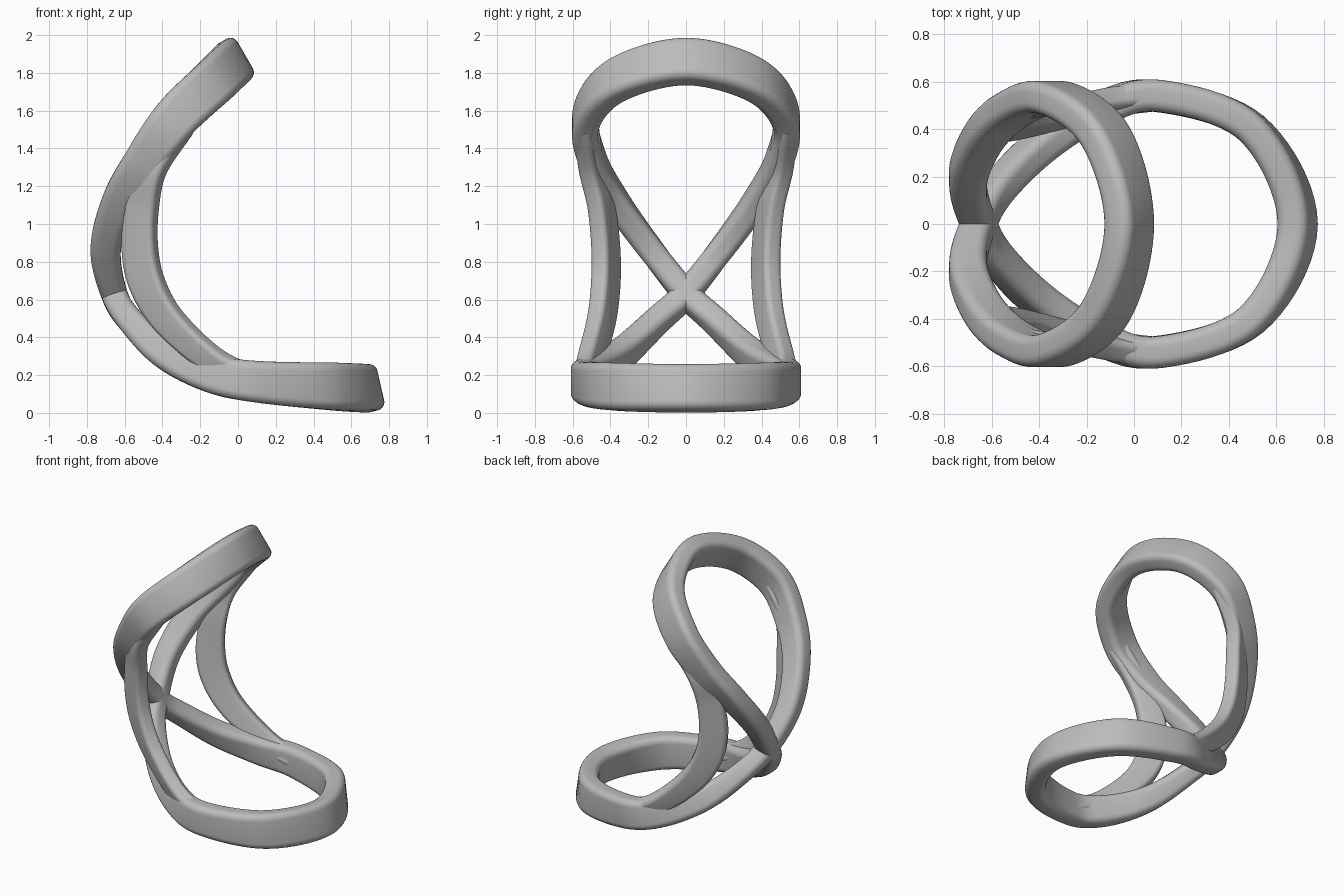
import bpy
import math
from mathutils import Vector

if "Cube" in bpy.data.objects:
    bpy.data.objects.remove(bpy.data.objects["Cube"], do_unlink=True)

grey = bpy.data.materials.new("plain grey")
grey.use_nodes = True
grey_colour = (0.5, 0.5, 0.5, 1)
grey.diffuse_color = grey_colour
grey.node_tree.nodes["Principled BSDF"].inputs["Base Color"].default_value = grey_colour


def spline(points, closed, steps):
    """Catmull-Rom interpolation of tuples of any length."""
    rows = [Vector(p) for p in points]
    count = len(rows)

    def row(i):
        if closed:
            return rows[i % count]
        if i < 0:
            return rows[0] * 2 - rows[1]
        if i >= count:
            return rows[-1] * 2 - rows[-2]
        return rows[i]

    result = []
    for i in range(count if closed else count - 1):
        a, b, c, d = (row(i + k) for k in (-1, 0, 1, 2))
        for s in range(steps):
            t = s / steps
            result.append((b * 2 + (c - a) * t + (a * 2 - b * 5 + c * 4 - d) * t * t
                           + (b * 3 - a - c * 3 + d) * t ** 3) / 2)
    if not closed:
        result.append(rows[-1])
    return result


def rounded_section(width, thickness, radius, arc=6):
    """Outline of a rounded rectangle."""
    outline = []
    corners = [(1, 1), (-1, 1), (-1, -1), (1, -1)]
    for quarter, (sx, sy) in enumerate(corners):
        for k in range(arc + 1):
            angle = (quarter + k / arc) * math.pi / 2
            outline.append((sx * (width / 2 - radius) + radius * math.cos(angle),
                            sy * (thickness / 2 - radius) + radius * math.sin(angle)))
    return outline


def sweep_band(name, points, thickness, radius, tilt=0, closed=False, steps=10):
    """Sweep a rounded band; each point is x, y, z, facing angle, width."""
    path = spline(points, closed, steps)
    count = len(path)
    verts, faces = [], []
    for i, (x, y, z, angle, width) in enumerate(path):
        before = path[i - 1] if closed or i else path[0]
        after = path[(i + 1) % count] if closed else path[min(i + 1, count - 1)]
        tangent = Vector((after - before)[:3]).normalized()
        angle = math.radians(angle)
        across = Vector((math.cos(angle), tilt, math.sin(angle)))
        across = (across - tangent * across.dot(tangent)).normalized()
        side = tangent.cross(across)
        ring = rounded_section(width, thickness, radius)
        verts += [Vector((x, y, z)) + across * u + side * v for u, v in ring]
    n = len(ring)
    for i in range(count if closed else count - 1):
        j = (i + 1) % count
        for k in range(n):
            m = (k + 1) % n
            faces.append((i * n + k, i * n + m, j * n + m, j * n + k))
    if not closed:
        faces.append(tuple(reversed(range(n))))
        faces.append(tuple(range((count - 1) * n, count * n)))
    mesh = bpy.data.meshes.new(name)
    mesh.from_pydata(verts, [], faces)
    mesh.materials.append(grey)
    band = bpy.data.objects.new(name, mesh)
    bpy.context.collection.objects.link(band)
    bpy.ops.object.select_all(action="DESELECT")
    band.select_set(True)
    bpy.context.view_layer.objects.active = band
    bpy.ops.object.shade_smooth_by_angle(angle=math.radians(40))
    return band


def flip(point, sign=-1):
    return (point[0], point[1] * sign, *point[2:])


# Figure-eight loop: upright back ring, crossing, then seat ring
half_loop = [
    (-.02, 0, 1.86, -60, .25),
    (-.12, .37, 1.76, -52, .25),
    (-.33, .53, 1.56, -43, .24),
    (-.5, .49, 1.33, -32, .21),
    (-.63, .37, 1.12, -20, .18),
    (-.7, .19, .87, -5, .16),
    (-.655, 0, .63, 17, .14),
    (-.57, -.15, .49, 38, .14),
    (-.39, -.33, .32, 52, .17),
    (-.15, -.48, .21, 70, .2),
    (.1, -.54, .165, 82, .22),
    (.5, -.4, .14, 95, .25),
    (.69, 0, .13, 103, .25),
]
full_loop = half_loop + [flip(p) for p in half_loop[-2:0:-1]]
sweep_band("figure_eight_loop", full_loop, .135, .045, closed=True)

# Side struts joining the seat ring to the back ring
strut = [
    (-.3, .53, 1.52, -38, .14),
    (-.45, .5, 1.3, -22, .15),
    (-.505, .45, 1.1, -8, .17),
    (-.52, .425, .88, 5, .19),
    (-.48, .425, .68, 25, .19),
    (-.36, .45, .48, 45, .17),
    (-.12, .51, .27, 60, .14),
    (.12, .54, .17, 75, .12),
]
for label, sign in (("left", 1), ("right", -1)):
    sweep_band(label + "_strut", [flip(p, sign) for p in strut], .1, .03, tilt=.5 * sign)
